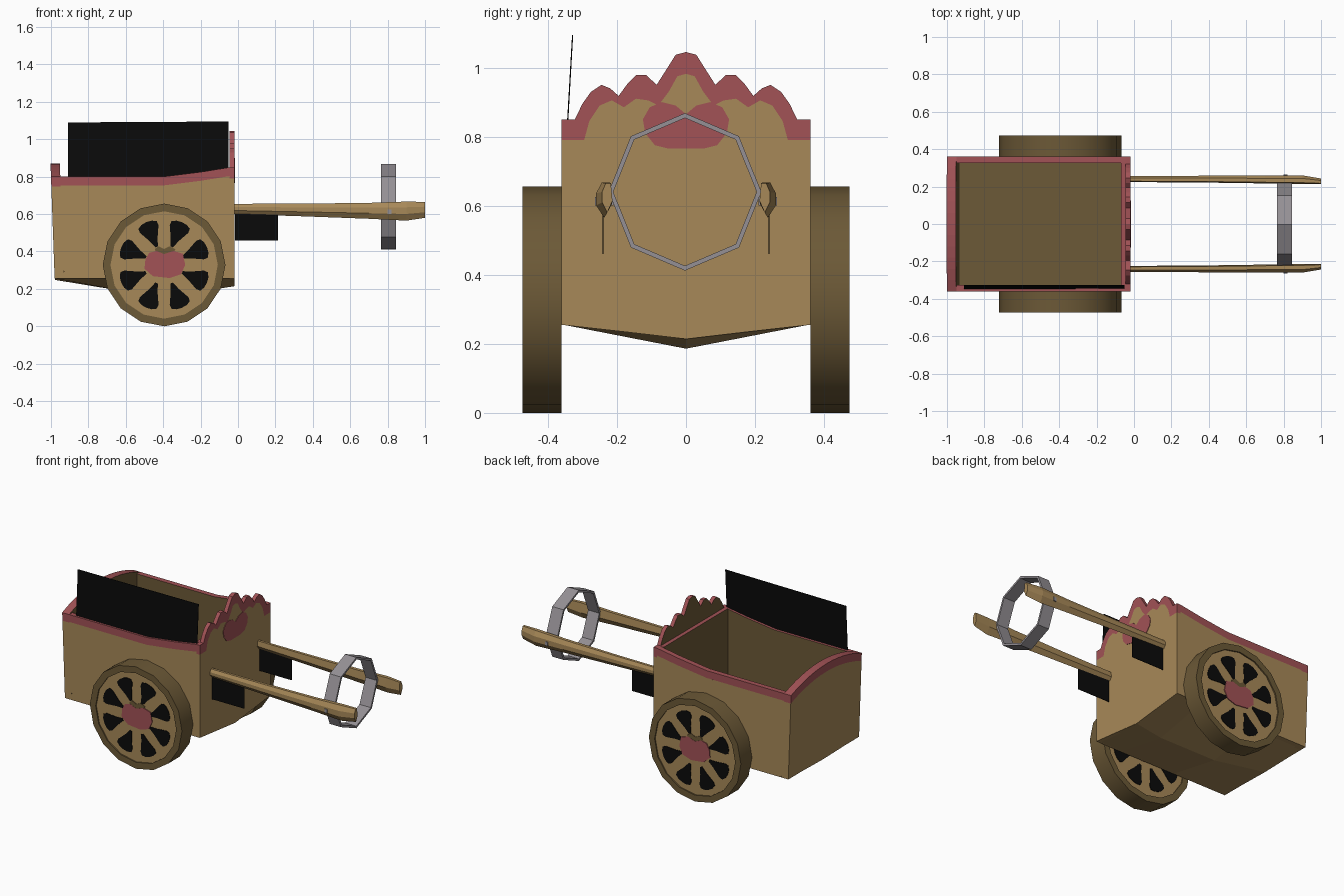
import bpy, bmesh, math
from mathutils import Vector

if "Cube" in bpy.data.objects:
    bpy.data.objects.remove(bpy.data.objects["Cube"])

def mat(name, rgb):
    m = bpy.data.materials.new(name)
    m.diffuse_color = (*rgb, 1)
    m.use_nodes = True
    m.node_tree.nodes["Principled BSDF"].inputs["Base Color"].default_value = m.diffuse_color
    return m

TAN = mat("tan wood", (0.39, 0.25, 0.098))
RED = mat("faded red", (0.36, 0.085, 0.093))
BROWN = mat("dark wood", (0.15, 0.10, 0.038))
GREY = mat("grey metal", (0.30, 0.28, 0.30))
BLACK = mat("black", (0.003, 0.003, 0.003))

def loft(name, rings, mats, rule=None, closed=False, smooth=False):
    """Skin equal rings of 3D points; capped ends unless closed."""
    bm = bmesh.new()
    vs = [[bm.verts.new(p) for p in r] for r in rings]
    n, m = len(rings[0]), len(rings)
    for i in range(m if closed else m - 1):
        a, b = vs[i], vs[(i + 1) % m]
        for j in range(n):
            k = (j + 1) % n
            bm.faces.new((a[j], a[k], b[k], b[j]))
    if not closed:
        bm.faces.new(vs[0])
        bm.faces.new(vs[-1])
    bmesh.ops.recalc_face_normals(bm, faces=bm.faces[:])
    bm.normal_update()
    if rule:
        for f in bm.faces:
            f.material_index = rule(f.normal)
    me = bpy.data.meshes.new(name)
    bm.to_mesh(me)
    bm.free()
    for x in mats:
        me.materials.append(x)
    ob = bpy.data.objects.new(name, me)
    bpy.context.collection.objects.link(ob)
    if smooth:
        bpy.ops.object.select_all(action='DESELECT')
        ob.select_set(True)
        bpy.context.view_layer.objects.active = ob
        bpy.ops.object.shade_smooth_by_angle()
    return ob

def prism(name, pts, axis, a, b, mats, rule=None):
    """Extrude a 2D outline along x (yz outline) or y (xz outline)."""
    put = (lambda p, t: (t, p[0], p[1])) if axis == 'x' else (lambda p, t: (p[0], t, p[1]))
    return loft(name, [[put(p, t) for p in pts] for t in (a, b)], mats, rule)

def mirrored(half):
    """Half outline from the y=0 point outward -> full line from -y to +y."""
    return [(-y, z) for y, z in reversed(half)] + [p for p in half if p[0] > 0]

# side walls with a red band along the top edge
top = [(-0.95, 0.80), (-0.4, 0.80), (-0.2, 0.825), (-0.045, 0.85)]
low = [(x, z - 0.047) for x, z in top]
for s, side in ((-1, "right"), (1, "left")):
    inner = lambda n, s=s: 1 if n.y * s < -0.5 else 0
    prism(side + "_wall", low + [(-0.045, 0.255), (-0.93, 0.255)], 'y',
          s * 0.36, s * 0.327, [TAN, BROWN], inner)
    prism(side + "_wall_trim", low + top[::-1], 'y', s * 0.36, s * 0.327, [RED, BROWN], inner)

# arched back wall, leaning outward
ys = [-0.36 + 0.72 * i / 12 for i in range(13)]
arch = [(y, 0.80 + 0.07 * (1 - (y / 0.36) ** 2)) for y in ys]
arch_low = [(y, z - 0.052) for y, z in arch]
in_back = lambda n: 1 if n.x > 0.5 else 0
for ob in (prism("back_wall", arch_low + [(0.36, 0.255), (-0.36, 0.255)], 'x', -1, -0.95, [TAN, BROWN], in_back),
           prism("back_wall_trim", arch_low + arch[::-1], 'x', -1, -0.95, [RED, BROWN], in_back)):
    for v in ob.data.vertices:
        v.co.x += (0.80 - v.co.z) * 0.036

# scalloped front board
crown = mirrored([(0, 1.045), (0.03, 1.037), (0.05, 1.005), (0.085, 0.95), (0.115, 0.978), (0.145, 0.978),
                  (0.168, 0.955), (0.195, 0.918), (0.22, 0.94), (0.245, 0.95), (0.275, 0.93),
                  (0.30, 0.895), (0.322, 0.85), (0.36, 0.85)])
crown_low = mirrored([(0, 0.982), (0.025, 0.975), (0.05, 0.93), (0.08, 0.89), (0.11, 0.905), (0.145, 0.91),
                      (0.18, 0.885), (0.215, 0.905), (0.25, 0.89), (0.28, 0.845),
                      (0.295, 0.79), (0.36, 0.79)])
in_front = lambda n: 1 if n.x < -0.5 else 0
prism("front_board", crown_low + [(0.36, 0.255), (0, 0.215), (-0.36, 0.255)], 'x',
      -0.045, -0.02, [TAN, BROWN], in_front)
prism("front_board_crown", crown_low + crown[::-1], 'x', -0.045, -0.02, [RED, BROWN], in_front)
heart = mirrored([(0, 0.865), (0.03, 0.89), (0.07, 0.90), (0.105, 0.885), (0.125, 0.85),
                  (0.118, 0.81), (0.09, 0.775), (0.05, 0.765)])
prism("front_heart", heart, 'x', -0.021, -0.017, [RED])
prism("front_ledge", [(-0.327, 0.30), (0.327, 0.30), (0.327, 0.85), (-0.327, 0.85)], 'x',
      -0.07, -0.045, [RED, BROWN], in_front)

# keeled floor
loft("floor", [[(x, -0.359, 0.256), (x, 0, k), (x, 0.359, 0.256), (x, 0.34, 0.30), (x, -0.34, 0.30)]
               for x, k in ((-0.978, 0.248), (-0.6, 0.186), (-0.2, 0.186), (-0.022, 0.214))],
     [TAN, BROWN], lambda n: 1 if n.z > 0.9 else 0)

# upright black panel on the right wall
loft("side_panel", [[(-0.91, y, 0.79), (-0.05, y, 0.80), (-0.05, y + 0.017, 1.095), (-0.91, y + 0.017, 1.09)]
                    for y in (-0.347, -0.344)], [BLACK])

# wheels
CX, CZ, R = -0.395, 0.328, 0.328
def polar(r, a):
    return (CX + r * math.cos(a), CZ + r * math.sin(a))
def around(r, n=16):
    return [polar(r, 2 * math.pi * i / n) for i in range(n)]
hub_heart = [(-.10, .03), (-.08, .065), (-.04, .075), (0, .058), (.05, .075), (.10, .06), (.113, .0),
             (.09, -.05), (.03, -.07), (-.06, -.06), (-.105, -.02)]
for s, side in ((-1, "right"), (1, "left")):
    # tyre
    prof = [(0.287, 0.361), (R, 0.361), (R, 0.474), (0.287, 0.474)]
    rings = []
    for i in range(16):
        ring = []
        for r, y in prof:
            x, z = polar(r, 2 * math.pi * i / 16)
            ring.append((x, s * y, z))
        rings.append(ring)
    loft(side + "_wheel_rim", rings, [BROWN], closed=True, smooth=True)
    prism(side + "_wheel_disc", around(0.289), 'y', s * 0.368, s * 0.466, [TAN])
    # painted gaps between spokes, hub and heart on both faces
    for face, y0, d in (("outer", 0.465, 1), ("inner", 0.369, -1)):
        for k in range(8):
            c = math.radians(22.5 + 45 * k)
            gap = [polar(r, c + math.radians(a)) for r, a in
                   ((0.105, -4), (0.15, -9), (0.215, -14.5), (0.237, -13), (0.246, -7), (0.248, 0),
                    (0.246, 7), (0.237, 13), (0.215, 14.5), (0.15, 9), (0.105, 4))]
            prism(f"{side}_wheel_gap_{face}_{k}", gap, 'y', s * y0, s * (y0 + d * 0.004), [BLACK])
        prism(f"{side}_wheel_hub_{face}", [(CX + x, CZ + z) for x, z in
              ((-.035, .04), (.04, .04), (.06, .085), (.03, .10), (0, .085), (-.03, .10), (-.05, .085))],
              'y', s * y0, s * (y0 + d * 0.005), [BROWN])
        prism(f"{side}_wheel_heart_{face}", [(CX + x, CZ + z) for x, z in hub_heart],
              'y', s * y0, s * (y0 + d * 0.006), [RED])

# pulling shafts: x, y centre, half width, bottom, top
stations = [(-0.022, 0.24, 0.016, 0.60, 0.655), (0.35, 0.24, 0.018, 0.588, 0.656), (0.7, 0.238, 0.021, 0.575, 0.66),
            (0.90, 0.237, 0.023, 0.565, 0.667), (1.0, 0.228, 0.015, 0.58, 0.665)]
for s, side in ((-1, "right"), (1, "left")):
    rings = []
    for x, y, w, b, t in stations:
        h = t - b
        rings.append([(x, s * (y + u * w), b + v * h) for u, v in
                      ((0, 0), (1, 0.35), (1, 0.7), (0.3, 1), (-0.7, 1), (-1, 0.4))])
    loft(side + "_shaft", rings, [TAN])
    # black plate under the shaft
    prism(side + "_shaft_plate", [(-0.015, 0.46), (0.215, 0.46), (0.215, 0.61), (-0.015, 0.61)],
          'y', s * 0.2385, s * 0.2415, [BLACK])

# octagonal harness ring between the shafts
ring = []
for i in range(8):
    a = 2 * math.pi * i / 8
    ring.append([(x, r * math.sin(a) * 0.97 - 0.003, 0.64 + r * math.cos(a))
                 for r, x in ((0.214, 0.765), (0.228, 0.765), (0.228, 0.845), (0.214, 0.845))])
loft("harness_ring", ring, [GREY], closed=True)
for s, side in ((-1, "right"), (1, "left")):
    prism(side + "_ring_pin", [(0.80, 0.60), (0.82, 0.60), (0.82, 0.625), (0.80, 0.625)],
          'y', s * 0.21, s * 0.264, [GREY])
